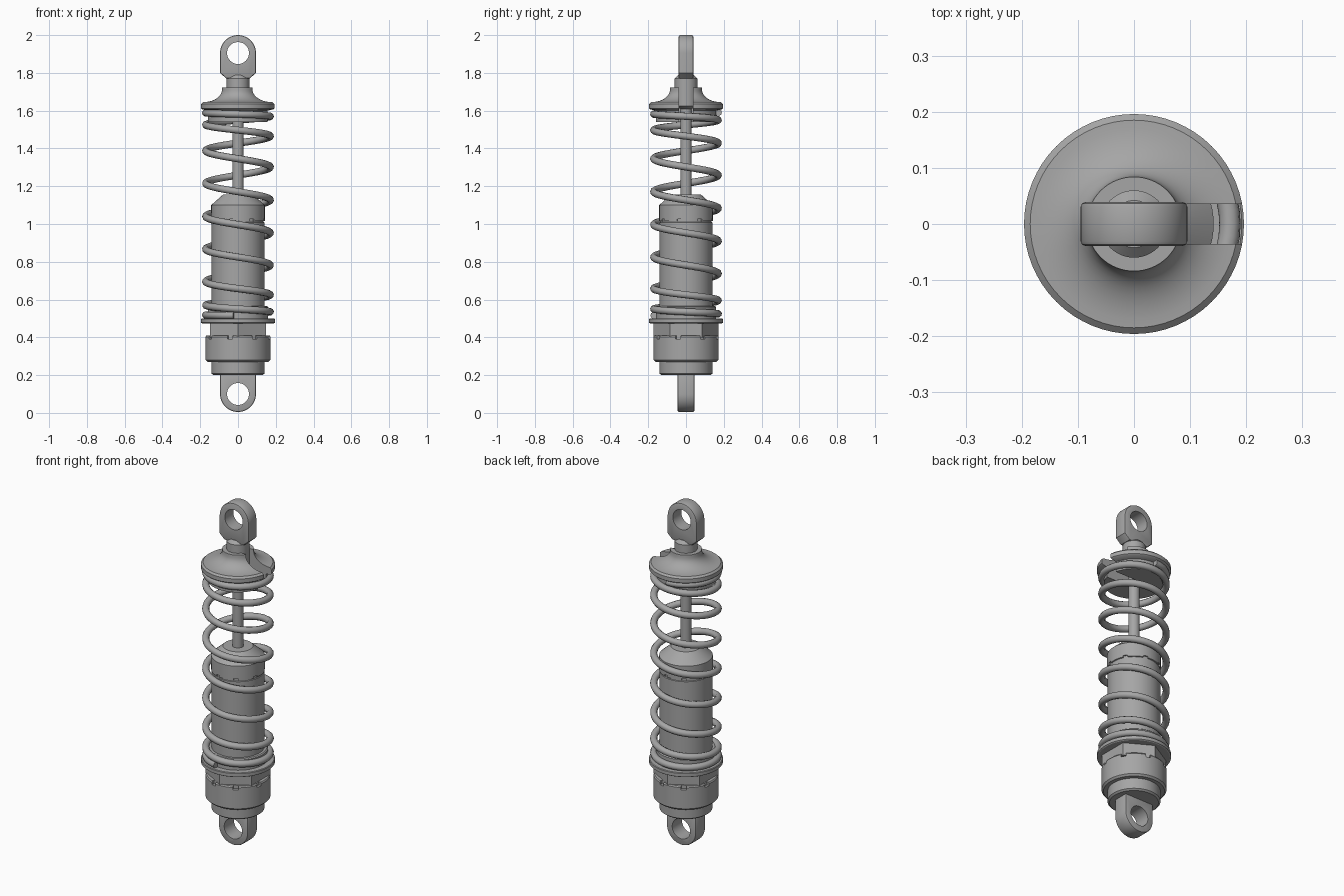
import bpy, bmesh, math
from mathutils import Matrix

cube = bpy.data.objects.get("Cube")
if cube:
    bpy.data.objects.remove(cube, do_unlink=True)

GREY = (0.38, 0.38, 0.38, 1)
metal = bpy.data.materials.new("plain_grey")
metal.use_nodes = True
metal.diffuse_color = GREY
metal.node_tree.nodes["Principled BSDF"].inputs["Base Color"].default_value = GREY


def make(name, bm):
    """Turn a bmesh into a grey object."""
    bmesh.ops.recalc_face_normals(bm, faces=bm.faces)
    mesh = bpy.data.meshes.new(name)
    bm.to_mesh(mesh)
    bm.free()
    mesh.materials.append(metal)
    obj = bpy.data.objects.new(name, mesh)
    bpy.context.collection.objects.link(obj)
    return obj


def activate(obj):
    bpy.ops.object.select_all(action='DESELECT')
    obj.select_set(True)
    bpy.context.view_layer.objects.active = obj


def smooth(obj, angle=30):
    activate(obj)
    bpy.ops.object.shade_smooth_by_angle(angle=math.radians(angle))


def lathe(name, profile, sides=64):
    """Revolve (radius, z) points about the z axis, closing both ends."""
    bm = bmesh.new()
    rings = [[bm.verts.new((r * math.cos(math.tau * i / sides),
                            r * math.sin(math.tau * i / sides), z))
              for i in range(sides)] for r, z in profile]
    for low, high in zip(rings, rings[1:]):
        for i in range(sides):
            j = (i + 1) % sides
            bm.faces.new((low[i], low[j], high[j], high[i]))
    bm.faces.new(rings[0])
    bm.faces.new(rings[-1])
    return make(name, bm)


def add_box(bm, centre, size, turn=0):
    bmesh.ops.create_cube(bm, size=1, matrix=Matrix.Rotation(turn, 4, 'Z')
                          @ Matrix.Translation(centre) @ Matrix.Diagonal((*size, 1)))


def apply_modifier(obj, mod):
    activate(obj)
    bpy.ops.object.modifier_apply(modifier=mod.name)


def cut(obj, bm):
    """Subtract a bmesh shape from an object."""
    cutter = make("cutter", bm)
    cutter.hide_render = True
    mod = obj.modifiers.new("cut", 'BOOLEAN')
    mod.operation = 'DIFFERENCE'
    mod.solver = 'EXACT'
    mod.object = cutter
    apply_modifier(obj, mod)
    bpy.data.objects.remove(cutter, do_unlink=True)


def notch_ring(obj, radius, z, size):
    """Cut eight small notches around a round part."""
    bm = bmesh.new()
    for k in range(8):
        add_box(bm, (radius, 0, z), size, math.radians(256 + 45 * k))
    cut(obj, bm)


def eye(name, centre_z, half_depth, root, up):
    """Rounded mounting lug with a cross hole; root lists its (x, z) corners."""
    radius, steps = 0.095, 32
    outline = [(radius * math.cos(math.pi * i / steps),
                centre_z + up * radius * math.sin(math.pi * i / steps))
               for i in range(steps + 1)]
    outline += [(-x, z) for x, z in root] + [(x, z) for x, z in reversed(root)]
    bm = bmesh.new()
    face = bm.faces.new([bm.verts.new((x, -half_depth, z)) for x, z in outline])
    side = bmesh.ops.extrude_face_region(bm, geom=[face])["geom"]
    bmesh.ops.translate(bm, vec=(0, 2 * half_depth, 0),
                        verts=[v for v in side if isinstance(v, bmesh.types.BMVert)])
    obj = make(name, bm)
    bevel = obj.modifiers.new("round", 'BEVEL')
    bevel.width, bevel.segments = 0.008, 2
    bevel.limit_method, bevel.angle_limit = 'ANGLE', math.radians(50)
    apply_modifier(obj, bevel)
    hole = bmesh.new()
    bmesh.ops.create_cone(hole, cap_ends=True, segments=48, radius1=0.058, radius2=0.058,
                          depth=0.3, matrix=Matrix.Translation((0, 0, centre_z))
                          @ Matrix.Rotation(math.pi / 2, 4, 'X'))
    cut(obj, hole)
    smooth(obj)


# Mounting eyes
eye("upper_eye", 1.905, 0.039, [(0.095, 1.80), (0.062, 1.77)], 1)
eye("lower_eye", 0.1, 0.045, [(0.095, 0.21)], -1)

# Piston rod and its thicker end
smooth(lathe("piston_rod", [(0.03, 1.1), (0.03, 1.65)], 32))
smooth(lathe("rod_end", [(0.03, 1.61), (0.06, 1.625), (0.06, 1.77), (0.042, 1.788)], 48))

# Upper spring retainer: concave flare, rim and hub, slotted on the left side
flare = []
for i in range(11):
    a = math.radians(90 * i / 10)
    flare.append((0.185 - 0.1 * math.sin(a), 1.71 - 0.065 * math.cos(a)))
retainer = lathe("upper_retainer", [(0.16, 1.54), (0.16, 1.6), (0.19, 1.607), (0.196, 1.612),
                                    (0.196, 1.635)] + flare + [(0.084, 1.722)])
slot = bmesh.new()
add_box(slot, (0.15, 0, 1.65), (0.3, 0.072, 0.4))
cut(retainer, slot)
smooth(retainer)

# Damper body with a seam and notches below its cap
body = lathe("damper_body", [(0.14, 0.42), (0.14, 1.008), (0.136, 1.01), (0.136, 1.015),
                             (0.142, 1.017), (0.142, 1.1), (0.08, 1.155)])
notch_ring(body, 0.142, 1.018, (0.016, 0.026, 0.016))
smooth(body)

# Lower spring seat and hexagonal nut
smooth(lathe("spring_seat", [(0.19, 0.474), (0.196, 0.478), (0.196, 0.497), (0.192, 0.5),
                             (0.16, 0.5), (0.16, 0.56), (0.154, 0.565)]))
nut = lathe("hex_nut", [(0.172, 0.4), (0.172, 0.478)], 6)
nut.data.transform(Matrix.Rotation(math.pi / 6, 4, 'Z'))

# Bottom cap with notched top edge
cap = lathe("bottom_cap", [(0.13, 0.2), (0.14, 0.208), (0.14, 0.27), (0.162, 0.27),
                           (0.172, 0.28), (0.172, 0.403), (0.167, 0.41)])
notch_ring(cap, 0.17, 0.405, (0.03, 0.028, 0.03))
smooth(cap)

# Coil spring: one height per half turn, closer together at both ends
heights = [1.592, 1.588, 1.57, 1.525, 1.465, 1.388, 1.302, 1.215, 1.127, 1.04, 0.953,
           0.867, 0.782, 0.695, 0.625, 0.57, 0.535, 0.518, 0.516]
STEPS = 24
path = []
for k in range(len(heights) - 1):
    p0, p1 = heights[max(k - 1, 0)], heights[k]
    p2, p3 = heights[k + 1], heights[min(k + 2, len(heights) - 1)]
    for s in range(STEPS):
        t = s / STEPS
        z = p1 + 0.5 * t * (p2 - p0 + t * (2 * p0 - 5 * p1 + 4 * p2 - p3
                                           + t * (3 * (p1 - p2) + p3 - p0)))
        a = math.pi * (k - 2 + t)
        path.append((0.171 * math.cos(a), 0.171 * math.sin(a), z, 1))
path = path[STEPS // 2:-STEPS // 2]
curve = bpy.data.curves.new("coil_spring", 'CURVE')
curve.dimensions = '3D'
curve.bevel_depth, curve.bevel_resolution = 0.019, 3
curve.use_fill_caps = True
spline = curve.splines.new('POLY')
spline.points.add(len(path) - 1)
for point, co in zip(spline.points, path):
    point.co = co
curve.materials.append(metal)
spring = bpy.data.objects.new("coil_spring", curve)
bpy.context.collection.objects.link(spring)
activate(spring)
bpy.ops.object.convert(target='MESH')
smooth(bpy.context.view_layer.objects.active, 50)
